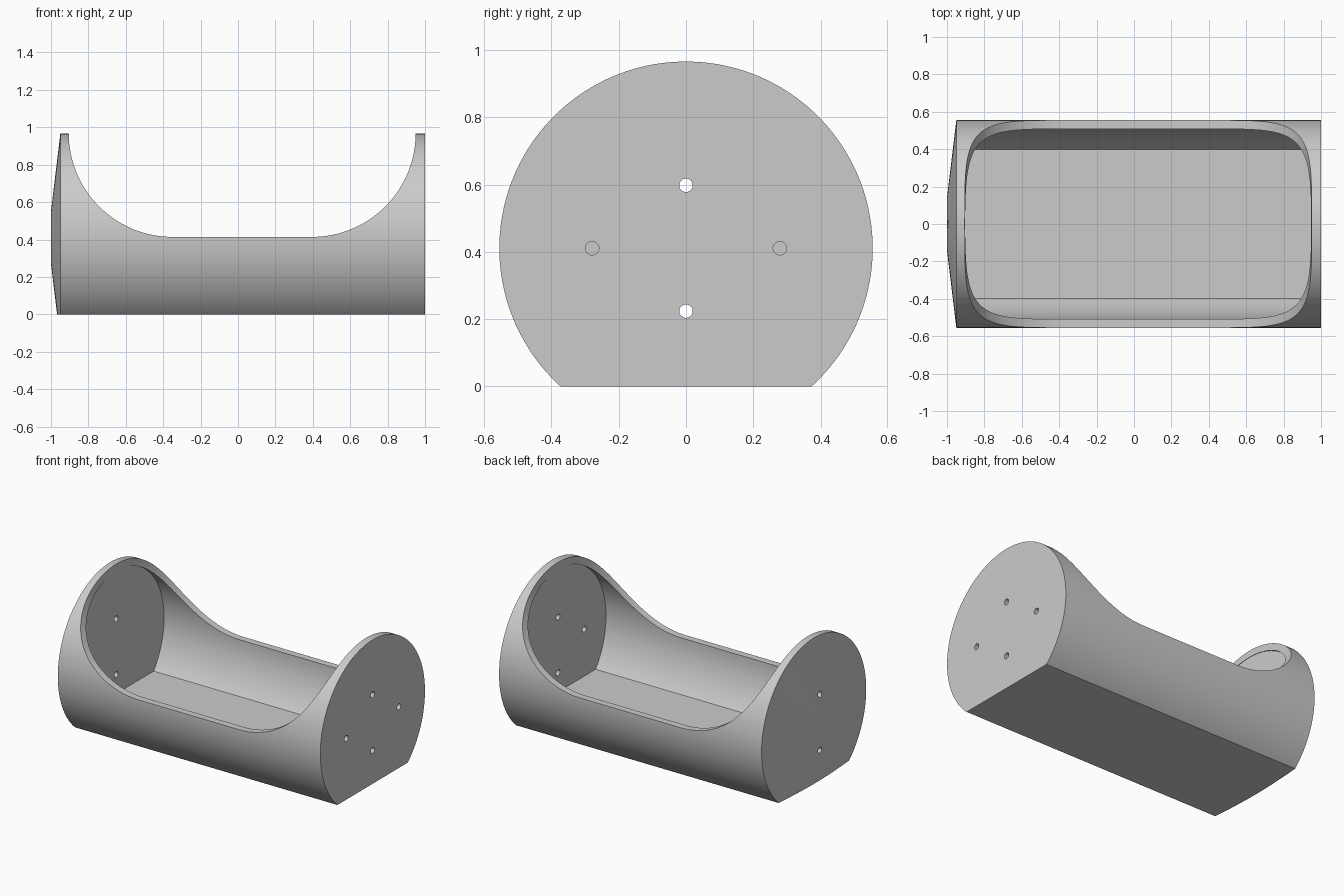
import bpy, bmesh, math
from mathutils import Matrix, Vector

cube = bpy.data.objects.get("Cube")
if cube:
    bpy.data.objects.remove(cube)

SEG = 128
AXIS_Z, R_OUT, R_IN = 0.411, 0.555, 0.508
FLOOR_Z = 0.095
X_IN_L, X_IN_R = -0.905, 0.95      # inner faces of the two end walls

grey = bpy.data.materials.new("light_grey")
grey.use_nodes = True
colour = (0.6, 0.6, 0.6, 1)
grey.diffuse_color = colour
grey.node_tree.nodes["Principled BSDF"].inputs["Base Color"].default_value = colour


def make_object(name, bm):
    bmesh.ops.recalc_face_normals(bm, faces=bm.faces[:])
    mesh = bpy.data.meshes.new(name)
    bm.to_mesh(mesh)
    bm.free()
    mesh.materials.append(grey)
    obj = bpy.data.objects.new(name, mesh)
    bpy.context.collection.objects.link(obj)
    return obj


def lathe_x(stations):
    """Closed solid of circular rings (x, radius) along the cylinder axis."""
    bm = bmesh.new()
    rings = []
    for x, r in stations:
        angles = [2 * math.pi * (i + 0.5) / SEG for i in range(SEG)]
        rings.append([bm.verts.new((x, r * math.cos(a), AXIS_Z + r * math.sin(a))) for a in angles])
    for a, b in zip(rings, rings[1:]):
        for i in range(SEG):
            j = (i + 1) % SEG
            bm.faces.new((a[i], a[j], b[j], b[i]))
    bm.faces.new(rings[0])
    bm.faces.new(rings[-1])
    return bm


def flatten_below(bm, z):
    """Slice off everything under height z and close the cut."""
    geom = bm.verts[:] + bm.edges[:] + bm.faces[:]
    bmesh.ops.bisect_plane(bm, geom=geom, plane_co=Vector((0, 0, z)),
                           plane_no=Vector((0, 0, 1)), clear_inner=True)
    bmesh.ops.holes_fill(bm, edges=[e for e in bm.edges if e.is_boundary], sides=0)


def subtract(target, cutter):
    cutter.hide_render = True
    mod = target.modifiers.new("cut", 'BOOLEAN')
    mod.operation = 'DIFFERENCE'
    mod.solver = 'EXACT'
    mod.object = cutter
    bpy.context.view_layer.objects.active = target
    bpy.ops.object.modifier_apply(modifier=mod.name)
    bpy.data.objects.remove(cutter)


# Outer body: cylinder with a shallow cone on one end and a flat base
bm = lathe_x([(-1, 0.14), (-0.95, R_OUT), (1, R_OUT)])
flatten_below(bm, 0)
body = make_object("trough_body", bm)

# Inner cavity with flat floor
bm = lathe_x([(X_IN_L, R_IN), (X_IN_R, R_IN)])
flatten_below(bm, FLOOR_Z)
subtract(body, make_object("cavity_cutter", bm))

# Top opening with a quarter-round sweep at each end
rad, low = 0.555, 0.414
top = low + rad
steps = 32
profile = [(X_IN_L, top + 0.3)]
for i in range(steps + 1):
    a = math.pi / 2 * i / steps
    profile.append((X_IN_L + rad - rad * math.cos(a), top - rad * math.sin(a)))
for i in range(steps + 1):
    a = math.pi / 2 * (1 - i / steps)
    profile.append((X_IN_R - rad + rad * math.cos(a), top - rad * math.sin(a)))
profile.append((X_IN_R, top + 0.3))
bm = bmesh.new()
face = bm.faces.new([bm.verts.new((x, -0.8, z)) for x, z in profile])
ext = bmesh.ops.extrude_face_region(bm, geom=[face])
bmesh.ops.translate(bm, vec=(0, 1.6, 0),
                    verts=[v for v in ext["geom"] if isinstance(v, bmesh.types.BMVert)])
subtract(body, make_object("opening_cutter", bm))

# Screw holes: four in the flat end, two in the coned end
holes = [(0.97, 0, 0.187), (0.97, 0, -0.187), (0.97, 0.279, 0), (0.97, -0.279, 0),
         (-0.95, 0, 0.187), (-0.95, 0, -0.187)]
bm = bmesh.new()
for x, y, dz in holes:
    place = Matrix.Translation((x, y, AXIS_Z + dz)) @ Matrix.Rotation(math.pi / 2, 4, 'Y')
    bmesh.ops.create_cone(bm, cap_ends=True, segments=32, radius1=0.02, radius2=0.02,
                          depth=0.2, matrix=place)
subtract(body, make_object("hole_cutter", bm))

# Smooth curved walls, crisp rims
bpy.ops.object.select_all(action='DESELECT')
body.select_set(True)
bpy.context.view_layer.objects.active = body
bpy.ops.object.shade_smooth_by_angle(angle=math.radians(5))
